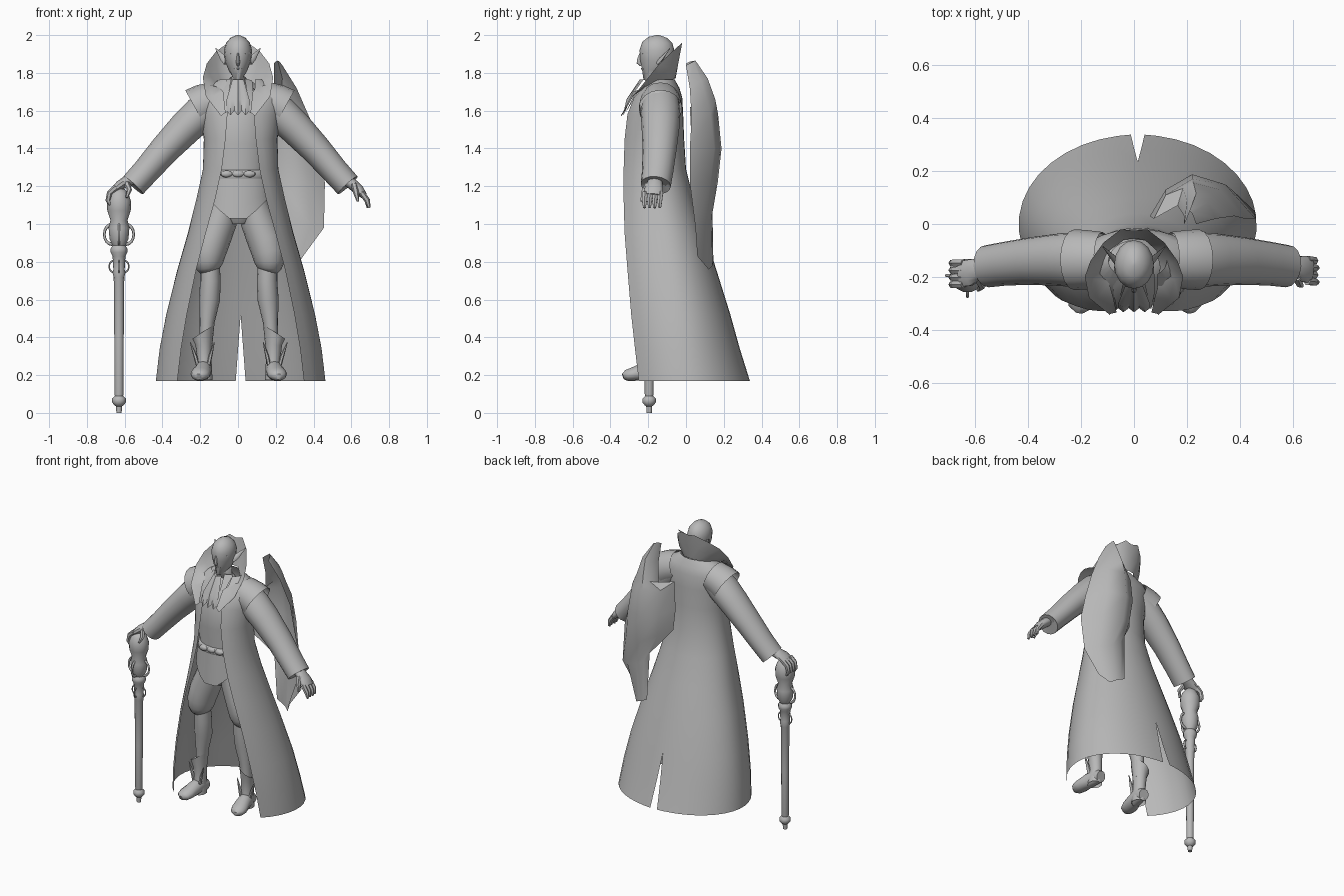
import bpy, bmesh, math
from mathutils import Vector as V

GREY = bpy.data.materials.new("plain grey")
GREY.diffuse_color = (0.48, 0.48, 0.48, 1)


def make(name, bm, angle=50, mirror=None, weld=True):
    """Turn a bmesh into a named, smooth-shaded, optionally mirrored object."""
    me = bpy.data.meshes.new(name)
    bm.to_mesh(me)
    bm.free()
    ob = bpy.data.objects.new(name, me)
    bpy.context.collection.objects.link(ob)
    me.materials.append(GREY)
    if mirror is not None:
        ob.location.x = mirror
        ob.modifiers.new("mirror", 'MIRROR').use_mirror_merge = weld
    bpy.ops.object.select_all(action='DESELECT')
    ob.select_set(True)
    bpy.context.view_layer.objects.active = ob
    bpy.ops.object.shade_smooth_by_angle(angle=math.radians(angle))
    return ob


def loft(bm, rings, closed=True, caps=True):
    """Skin a list of point rings with quads."""
    vs = [[bm.verts.new(p) for p in r] for r in rings]
    n = len(vs[0])
    for a, b in zip(vs, vs[1:]):
        for i in range(n if closed else n - 1):
            j = (i + 1) % n
            bm.faces.new((a[i], a[j], b[j], b[i]))
    if closed and caps:
        bm.faces.new(vs[0])
        bm.faces.new(vs[-1])
    bmesh.ops.recalc_face_normals(bm, faces=bm.faces)
    return bm


def tube(bm, path, sides=12, ref=(0, 1, 0), caps=True):
    """Path rows are x, y, z, radius across, radius along ref."""
    pts = [V(p[:3]) for p in path]
    rings = []
    for k, p in enumerate(path):
        t = (pts[min(k + 1, len(pts) - 1)] - pts[max(k - 1, 0)]).normalized()
        u = t.cross(V(ref)).normalized()
        w = t.cross(u).normalized()
        rings.append([pts[k] + u * p[3] * math.cos(a) + w * p[-1] * math.sin(a)
                      for a in (2 * math.pi * i / sides for i in range(sides))])
    return loft(bm, rings, True, caps)


def part(name, path, mirror=None, **kw):
    return make(name, tube(bmesh.new(), path, **kw), mirror=mirror)


def stack(rows):
    """Rows of z, y centre, x radius, y radius become an upright path."""
    return [(0, y, z, rx, ry) for z, y, rx, ry in rows]


# Head, face and ears
part("head", stack([(1.66, -.15, .055, .06), (1.77, -.15, .045, .055), (1.78, -.18, .028, .048),
                    (1.81, -.165, .048, .073), (1.86, -.155, .068, .09), (1.92, -.153, .075, .092),
                    (1.96, -.152, .063, .08), (1.988, -.15, .037, .049), (2.0, -.15, .006, .008)]), sides=16)
part("nose", [(0, -.235, 1.905, .006, .01), (0, -.246, 1.87, .009, .013), (0, -.25, 1.855, .011, .012),
              (0, -.235, 1.84, .007, .008)], sides=8)
part("brow", [(.006, -.236, 1.897, .006, .006), (.035, -.226, 1.904, .006, .006), (.06, -.2, 1.905, .004, .004)],
     mirror=0, sides=6)
part("lips", [(-.02, -.224, 1.82, .003, .003), (0, -.233, 1.822, .005, .005), (.02, -.224, 1.82, .003, .003)], sides=6)
part("ear", [(.06, -.15, 1.855, .018, .01), (.08, -.125, 1.88, .017, .007), (.118, -.085, 1.93, .002, .002)],
     mirror=0, sides=6)

# Torso, belt and buckle
part("torso", stack([(1.0, -.17, .07, .07), (1.06, -.17, .14, .11), (1.16, -.175, .165, .125), (1.28, -.175, .15, .115),
                     (1.42, -.18, .165, .13), (1.55, -.17, .17, .13), (1.66, -.15, .14, .11), (1.74, -.15, .06, .06)]),
     sides=20)
part("belt", stack([(1.235, -.175, .16, .12), (1.245, -.175, .167, .127), (1.275, -.175, .163, .125),
                    (1.285, -.175, .152, .116)]), sides=20)
for i, x in enumerate((-.06, 0, .06)):
    part("buckle_%d" % i, [(x, -.27, 1.265, .036, .02), (x, -.3, 1.265, .03, .018), (x, -.308, 1.265, .012, .01)],
         ref=(0, 0, 1), sides=10)

# Vest hem pointing down in front
rings = []
for k in range(4):
    f = k / 3
    row = []
    for i in range(13):
        a = math.radians(-90 + 15 * i)
        low = 1.03 + .12 * max(0, abs(math.sin(a)) - .3) / .7
        row.append((.172 * math.sin(a) * (1 + .03 * f), -.175 - (.125 + .012 * f) * math.cos(a), 1.24 + (low - 1.24) * f))
    rings.append(row)
make("vest_hem", loft(bmesh.new(), rings, closed=False))

# Cravat with a jagged lower edge
top = [(.03 * s, -.225 - .02 * (1 - abs(s)), 1.765) for s in (-1, -.67, -.33, 0, .33, .67, 1)]
mid = [(x * 2, -.3 - .015 * (i % 2), 1.66) for i, (x, y, z) in enumerate(top)]
end = [(x * 2, -.318 - .016 * (i % 2), 1.575 + .025 * (i % 2 == 0)) for i, (x, y, z) in enumerate(top)]
make("cravat", loft(bmesh.new(), [top, mid, end], closed=False))

# Long open coat: z, half width, front edge x, front edge y, widest y, back y
COAT = [(.17, .45, .335, -.25, .0, .338), (.34, .43, .315, -.27, -.02, .285), (.52, .395, .285, -.29, -.04, .235),
        (.76, .335, .235, -.31, -.08, .16), (.95, .28, .185, -.325, -.11, .10), (1.13, .235, .135, -.33, -.14, .04),
        (1.29, .2, .1, -.33, -.16, .0), (1.45, .195, .08, -.325, -.165, -.01), (1.58, .215, .07, -.31, -.15, -.015),
        (1.67, .23, .07, -.275, -.14, -.02), (1.72, .20, .075, -.23, -.14, -.035), (1.765, .11, .075, -.19, -.14, -.06)]
rings = []
for z, a, xe, ye, yc, yb in COAT:
    t0 = math.asin(xe / a)
    bf = (yc - ye) / math.cos(t0)
    row = []
    for i in range(15):
        t = t0 + (math.pi - t0) * i / 14
        row.append([a * math.sin(t), yc - (bf if t < math.pi / 2 else yb - yc) * math.cos(t), z])
    row[-1][0] = max(0, .026 * (.52 - z) / .35)
    rings.append(row)
make("coat", loft(bmesh.new(), rings, closed=False), mirror=.014)

# Tall flared collar, folding over to broad points in front
outer = [(0, -.025, 1.95), (.05, -.02, 1.96), (.115, -.07, 1.915), (.165, -.14, 1.85), (.186, -.2, 1.775),
         (.17, -.28, 1.675), (.09, -.345, 1.575)]
inner = [(0, -.055, 1.77), (.04, -.06, 1.77), (.085, -.10, 1.745), (.098, -.16, 1.725), (.095, -.22, 1.72),
         (.078, -.28, 1.7), (.066, -.335, 1.59)]
middle = [(V(a) + V(b)) / 2 + V((.012, 0, -.01)) * (a[0] > 0) for a, b in zip(outer, inner)]
make("collar", loft(bmesh.new(), [inner, middle, outer], closed=False), mirror=0)

# Inner lapels
make("lapel", loft(bmesh.new(), [[(.035, -.2, 1.77), (.05, -.27, 1.69), (.03, -.315, 1.6)],
                                 [(.075, -.16, 1.76), (.08, -.25, 1.7), (.066, -.32, 1.59)]], closed=False), mirror=0)

# Sleeves with shoulder caps
part("shoulder_cap", [(.13, -.135, 1.655, .1, .105), (.19, -.135, 1.635, .107, .112), (.235, -.135, 1.61, .112, .115)],
     mirror=.01, sides=16, caps=False)
part("sleeve", [(.14, -.135, 1.64, .09, .1), (.21, -.135, 1.585, .095, .105), (.29, -.135, 1.51, .09, .1),
                (.40, -.14, 1.395, .08, .09), (.5, -.15, 1.28, .072, .083), (.568, -.16, 1.205, .07, .08),
                (.56, -.16, 1.214, .045, .05), (.5, -.15, 1.28, .04, .045)], mirror=.013, sides=16)

# Free hand: palm, fingers and thumb
bm = tube(bmesh.new(), [(.55, -.16, 1.25, .03, .038), (.6, -.165, 1.215, .03, .042), (.64, -.17, 1.18, .028, .052),
                        (.667, -.175, 1.15, .018, .05)], sides=10)
for i in range(4):
    y = -.135 - .027 * i
    tube(bm, [(.655, y, 1.165, .016), (.684, y - .004, 1.125, .015), (.69 + .005 * (i % 2), y - .004, 1.085, .008)], sides=6)
tube(bm, [(.615, -.2, 1.21, .018), (.625, -.225, 1.165, .015), (.635, -.235, 1.12, .007)], sides=6)
make("free_hand", bm)

# Hand resting on the cane
bm = tube(bmesh.new(), [(-.55, -.16, 1.245, .03, .038), (-.59, -.17, 1.225, .03, .042), (-.625, -.185, 1.205, .026, .052),
                        (-.655, -.19, 1.18, .02, .05)], sides=10)
for i in range(4):
    y = -.148 - .027 * i
    tube(bm, [(-.645, y, 1.195, .016), (-.68, y, 1.165, .015), (-.688, y, 1.125, .014), (-.675, y, 1.1, .008)], sides=6)
tube(bm, [(-.59, -.205, 1.215, .017), (-.575, -.235, 1.18, .014), (-.59, -.25, 1.14, .007)], sides=6)
make("resting_hand", bm)

# Cane with loops on the handle
CX, CY = -.63, -.195
CANE = [(0, .014), (.035, .016), (.04, .024), (.055, .036), (.075, .036), (.09, .022), (.1, .024), (.4, .025),
        (.72, .028), (.74, .034), (.76, .03), (.83, .034), (.85, .044), (.87, .044), (.885, .034), (.92, .05),
        (.98, .055), (1.02, .045), (1.07, .062), (1.12, .064), (1.16, .05), (1.185, .03), (1.19, .005)]
part("cane", [(CX, CY, z, r, r) for z, r in CANE], sides=14)
for n, (z, off, big, thin) in enumerate(((.945, .04, .038, .007), (.775, .03, .022, .004))):
    for q in (0, 2, 3):
        a = q * math.pi / 2
        bpy.ops.mesh.primitive_torus_add(location=(CX + off * math.cos(a), CY + off * math.sin(a), z),
                                         rotation=(math.pi / 2, 0, a), major_radius=big, minor_radius=thin,
                                         major_segments=16, minor_segments=6)
        ob = bpy.context.object
        ob.name = "cane_loop_%d_%d" % (n, q)
        ob.scale.y = 1.35
        ob.data.materials.append(GREY)
        bpy.ops.object.shade_smooth()

# Legs, boots and feet
part("breeches", [(.075, -.17, 1.12, .075, .1), (.1, -.17, 1.02, .092, .102), (.138, -.175, .92, .095, .103),
                  (.158, -.18, .85, .09, .098), (.162, -.18, .8, .081, .09), (.16, -.18, .765, .065, .074),
                  (.156, -.18, .745, .045, .05)], mirror=.004, sides=16)
part("stocking", [(.152, -.18, .78, .052, .056), (.15, -.175, .7, .054, .06), (.155, -.165, .6, .056, .06),
                  (.168, -.16, .48, .04, .045), (.175, -.16, .35, .034, .038)], mirror=.004, sides=14)
bm = tube(bmesh.new(), [(.188, -.16, .43, .058, .06), (.185, -.16, .36, .044, .048), (.182, -.16, .28, .038, .045),
                        (.183, -.165, .22, .042, .05), (.183, -.165, .175, .044, .05)], sides=14, caps=False)
for v in bm.verts:  # slanted cuff, high on the inner side
    if v.co.z > .42:
        v.co.z += (.188 - v.co.x) * .6
make("boot", bm, mirror=.004)
part("foot", [(.178, -.11, .21, .035, .038), (.182, -.16, .23, .042, .055), (.192, -.22, .22, .047, .048),
              (.203, -.28, .205, .053, .036), (.208, -.315, .198, .044, .029), (.21, -.333, .192, .018, .016)],
     mirror=.004, ref=(0, 0, 1), sides=12)
for n, (dx, dy) in enumerate(((.045, -.02), (-.035, -.04))):
    part("boot_spur_%d" % n, [(.185 + dx * .7, -.16 + dy, .25, .01, .014), (.185 + dx, -.16 + dy, .3, .01, .012),
                              (.185 + dx * 1.6, -.16 + dy, .375, .002, .002)], mirror=.004, sides=6)

# Pointed half cape, bowed outward behind one shoulder, notched on its inner edge
CAPE = [[(.19, .0, 1.85), (.2, .02, 1.86), (.21, .05, 1.865), (.22, .04, 1.86), (.235, .0, 1.84)],
        [(.19, .03, 1.74), (.2, .09, 1.75), (.235, .115, 1.77), (.28, .08, 1.76), (.31, .02, 1.72)],
        [(.165, .07, 1.61), (.185, .135, 1.635), (.225, .155, 1.66), (.3, .11, 1.66), (.345, .025, 1.64)],
        [(.075, .02, 1.62), (.12, .11, 1.58), (.22, .17, 1.58), (.325, .13, 1.58), (.38, .03, 1.56)],
        [(.06, .03, 1.43), (.12, .13, 1.42), (.22, .188, 1.4), (.345, .15, 1.4), (.42, .02, 1.4)],
        [(.07, .04, 1.29), (.14, .12, 1.26), (.23, .168, 1.22), (.37, .13, 1.22), (.46, .02, 1.22)],
        [(.19, .13, 1.13), (.23, .14, 1.07), (.29, .135, 1.03), (.38, .105, 1.0), (.455, .05, .98)],
        [(.2, .145, .81), (.23, .145, .795), (.265, .14, .78), (.3, .12, .76), (.345, .06, .83)]]
make("half_cape", loft(bmesh.new(), CAPE, closed=False))
